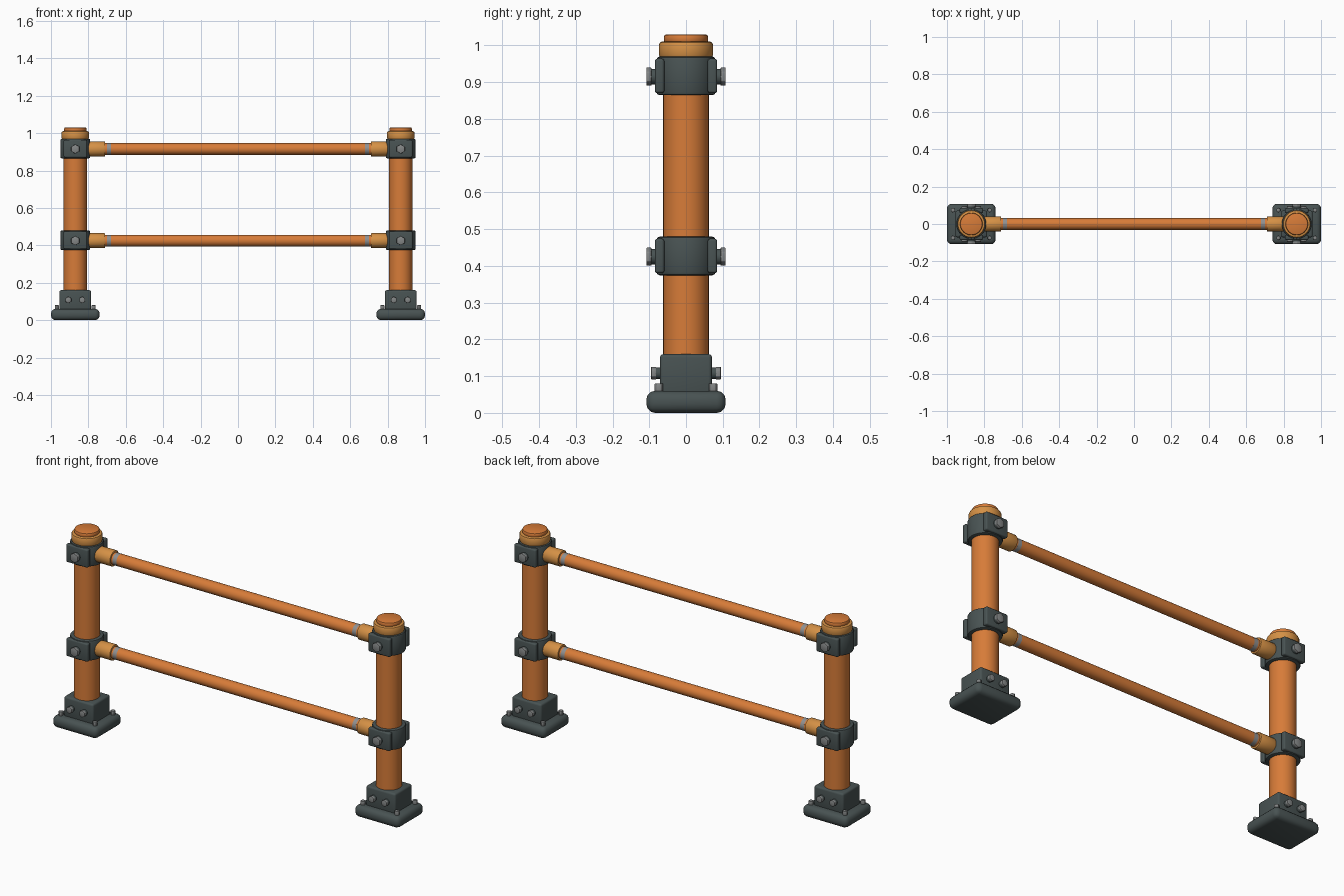
import bpy
import math

cube = bpy.data.objects.get("Cube")
if cube:
    bpy.data.objects.remove(cube, do_unlink=True)


def material(name, r, g, b):
    m = bpy.data.materials.new(name)
    m.use_nodes = True
    m.diffuse_color = (r, g, b, 1)
    m.node_tree.nodes["Principled BSDF"].inputs["Base Color"].default_value = (r, g, b, 1)
    return m


ORANGE = material("orange paint", 0.68, 0.20, 0.04)
AMBER = material("amber paint", 0.66, 0.28, 0.06)
IRON = material("dark iron", 0.065, 0.085, 0.085)
STEEL = material("bolt steel", 0.23, 0.24, 0.24)
BAND = material("band grey", 0.28, 0.28, 0.28)


def finish(name, mat, bevel, segments=3):
    o = bpy.context.object
    o.name = name
    bpy.ops.object.transform_apply(location=False, rotation=True, scale=True)
    o.data.materials.append(mat)
    if bevel:
        b = o.modifiers.new("Bevel", "BEVEL")
        b.width, b.segments, b.limit_method = bevel, segments, "ANGLE"
        b.angle_limit = math.radians(50)
        bpy.ops.object.modifier_apply(modifier=b.name)
    bpy.ops.object.shade_smooth_by_angle(angle=math.radians(35))
    return o


def box(name, loc, size, mat, bevel=0.0):
    bpy.ops.mesh.primitive_cube_add(size=1, location=loc)
    bpy.context.object.scale = size
    return finish(name, mat, bevel)


def cyl(name, loc, radius, length, mat, axis="Z", bevel=0.0, sides=32):
    turn = {"X": (0, math.pi / 2, 0), "Y": (math.pi / 2, 0, 0), "Z": (0, 0, 0)}[axis]
    bpy.ops.mesh.primitive_cylinder_add(vertices=sides, radius=radius, depth=length,
                                        location=loc, rotation=turn)
    return finish(name, mat, bevel, 2)


def bolt(name, x, y, z, side, radius):
    # Washer against the wall at y, hex head outside it
    cyl(name + "_washer", (x, side * (y + 0.005), z), radius * 0.85, 0.014, IRON, "Y", sides=20)
    cyl(name + "_head", (x, side * (y + 0.017), z), radius, 0.014, STEEL, "Y", 0.002, 6)


RAILS = {"lower": 0.425, "upper": 0.915}
POST_X = 0.87

for label, s in (("left", 1), ("right", -1)):
    px = s * POST_X
    # Foot and socket
    box(label + "_foot", (px, 0, 0.03), (0.26, 0.216, 0.06), IRON, 0.024)
    box(label + "_socket", (px, 0, 0.105), (0.17, 0.142, 0.11), IRON, 0.01)
    for fy in (1, -1):
        for dx in (-0.037, 0.037):
            bolt(label + "_socket_bolt", px + dx, 0.071, 0.108, fy, 0.018)
        for dx in (-0.098, 0.098):
            cyl(label + "_foot_bolt", (px + dx, fy * 0.074, 0.068), 0.012, 0.024, STEEL,
                bevel=0.002, sides=6)
    # Post and cap
    cyl(label + "_post", (px, 0, 0.535), 0.062, 0.9, ORANGE)
    cyl(label + "_cap", (px, 0, 0.988), 0.074, 0.046, AMBER, bevel=0.01)
    cyl(label + "_cap_top", (px, 0, 1.018), 0.06, 0.024, ORANGE, bevel=0.007)

    for level, z in RAILS.items():
        part = f"{label}_{level}_"
        # Clamp with bolted front and back plates
        cyl(part + "clamp", (px, 0, z + 0.002), 0.08, 0.105, IRON, bevel=0.008)
        for fy in (1, -1):
            box(part + "clamp_plate", (px, fy * 0.072, z + 0.002), (0.125, 0.026, 0.094),
                IRON, 0.007)
            bolt(part + "clamp_bolt", px, 0.084, z, fy, 0.025)
        # Rail sleeve and band
        cyl(part + "sleeve", (s * 0.755, 0, z), 0.04, 0.09, AMBER, "X", 0.005)
        cyl(part + "band", (s * 0.69, 0, z), 0.0312, 0.022, BAND, "X")

for level, z in RAILS.items():
    cyl(level + "_rail", (0, 0, z), 0.031, 1.6, ORANGE, "X")
